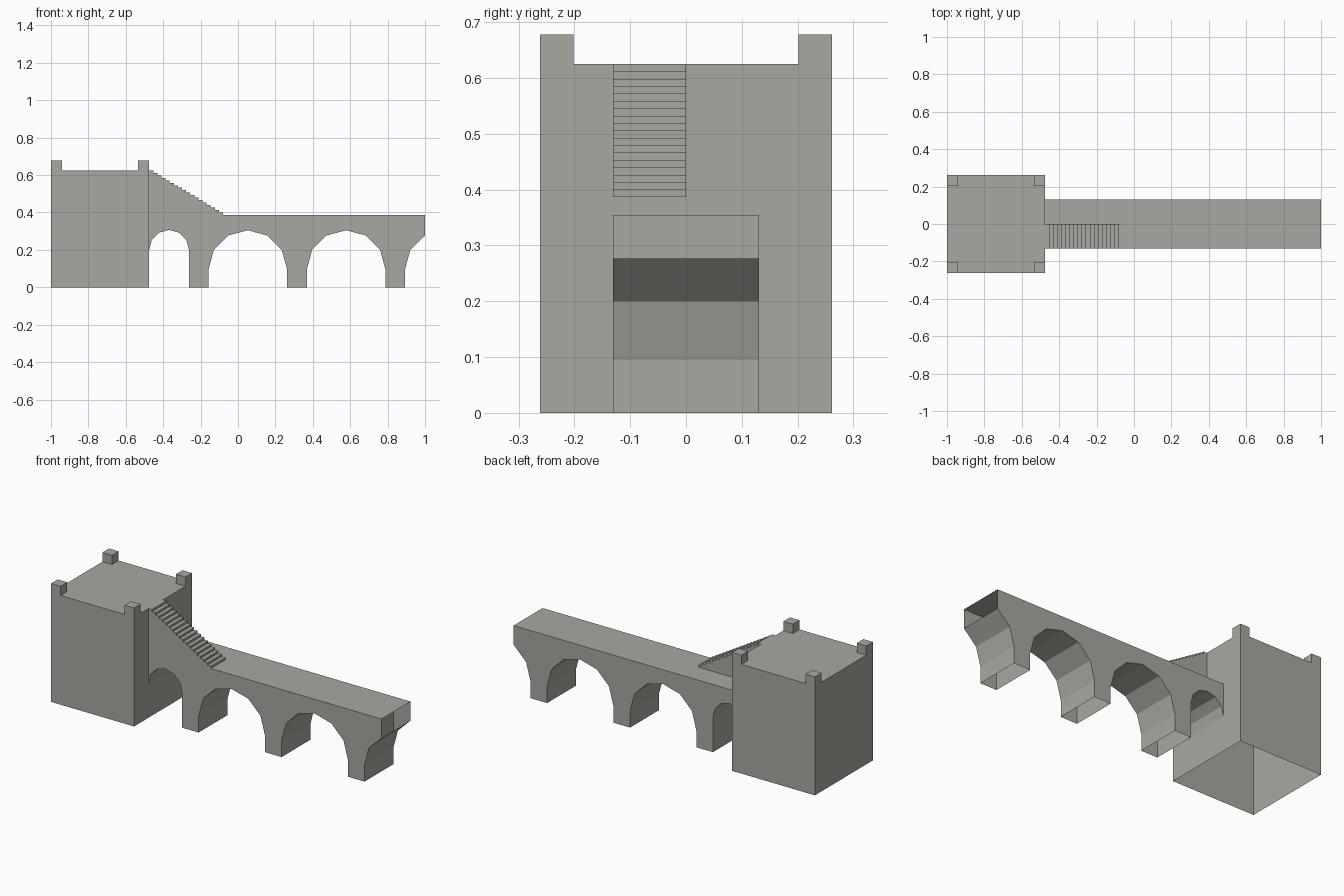
import bpy, bmesh, math

if "Cube" in bpy.data.objects:
    bpy.data.objects.remove(bpy.data.objects["Cube"])

stone = bpy.data.materials.new("stone_grey")
stone.diffuse_color = (0.40, 0.39, 0.355, 1)
stone.use_nodes = True
stone.node_tree.nodes["Principled BSDF"].inputs["Base Color"].default_value = stone.diffuse_color

TOWER_X0, TOWER_X1, TOWER_Y, TOWER_Z = -1.0, -0.475, 0.262, 0.625
BRIDGE_Y, DECK_Z = 0.131, 0.387


def prism(name, profile, y0, y1, is_open=None):
    """Extrude an x-z profile along y; drop faces for which is_open(face) holds."""
    bm = bmesh.new()
    front = bm.faces.new([bm.verts.new((x, y0, z)) for x, z in profile])
    ext = bmesh.ops.extrude_face_region(bm, geom=[front], use_keep_orig=True)
    for v in ext["geom"]:
        if isinstance(v, bmesh.types.BMVert):
            v.co.y = y1
    bmesh.ops.recalc_face_normals(bm, faces=bm.faces)
    if is_open:
        gone = [f for f in bm.faces if is_open(f)]
        bmesh.ops.delete(bm, geom=gone, context='FACES')
    me = bpy.data.meshes.new(name)
    bm.to_mesh(me)
    bm.free()
    me.materials.append(stone)
    ob = bpy.data.objects.new(name, me)
    bpy.context.collection.objects.link(ob)
    return ob


def rect(x0, x1, z0, z1):
    return [(x0, z0), (x1, z0), (x1, z1), (x0, z1)]


def arch(cx, cz, r, last=6):
    """Points of a six-sided half circle, left to right."""
    return [(cx - r * math.cos(math.pi * i / 6), cz + r * math.sin(math.pi * i / 6))
            for i in range(last + 1)]


def at_ground(f):
    return all(v.co.z < 1e-4 for v in f.verts)


# Tower, open underneath
prism("tower", rect(TOWER_X0, TOWER_X1, 0, TOWER_Z), -TOWER_Y, TOWER_Y, at_ground)

# Corner blocks on the tower roof
C = 0.06
for xn, x in (("left", TOWER_X0), ("right", TOWER_X1 - C)):
    for yn, y in (("front", -TOWER_Y), ("back", TOWER_Y - C)):
        prism(f"corner_block_{xn}_{yn}", rect(x, x + C, TOWER_Z, 0.678), y, y + C)

# Bridge shell: small arch, two full arches, one broken-off arch
R, SPRING = 0.21, 0.095
piers = [(-0.262, -0.1575), (0.2625, 0.368), (0.788, 0.893)]
profile = arch(-0.3685, 0.2, 0.1065)
for i, (x0, x1) in enumerate(piers):
    profile += [(x0, 0), (x1, 0)]
    profile += arch(x1 + R, SPRING, R, 6 if i < 2 else 2)
profile[-1] = (1.0, 0.277)
profile += [(1.0, DECK_Z), (TOWER_X1, DECK_Z)]


def bridge_open(f):
    ends = any(all(abs(v.co.x - e) < 1e-4 for v in f.verts) for e in (TOWER_X1, 1.0))
    return ends or at_ground(f)


prism("arched_bridge", profile, -BRIDGE_Y, BRIDGE_Y, bridge_open)

# Inner pier cores inside the shell, only cross walls and cap
for i, (x0, x1) in enumerate(piers):
    prism(f"pier_core_{i + 1}", rect(x0, x1, SPRING, 0.355), -BRIDGE_Y, BRIDGE_Y,
          lambda f: abs(f.normal.y) > 0.5 or f.normal.z < -0.5)

# Staircase from the deck up to the tower roof
N, STAIR_END = 18, -0.08
tread = (STAIR_END - TOWER_X1) / N
riser = (TOWER_Z - DECK_Z) / N
steps = [(TOWER_X1, DECK_Z), (TOWER_X1, TOWER_Z)]
for i in range(N):
    x, z = TOWER_X1 + (i + 1) * tread, TOWER_Z - i * riser
    steps += [(x, z), (x, z - riser)]
prism("staircase", steps, -BRIDGE_Y, 0)
